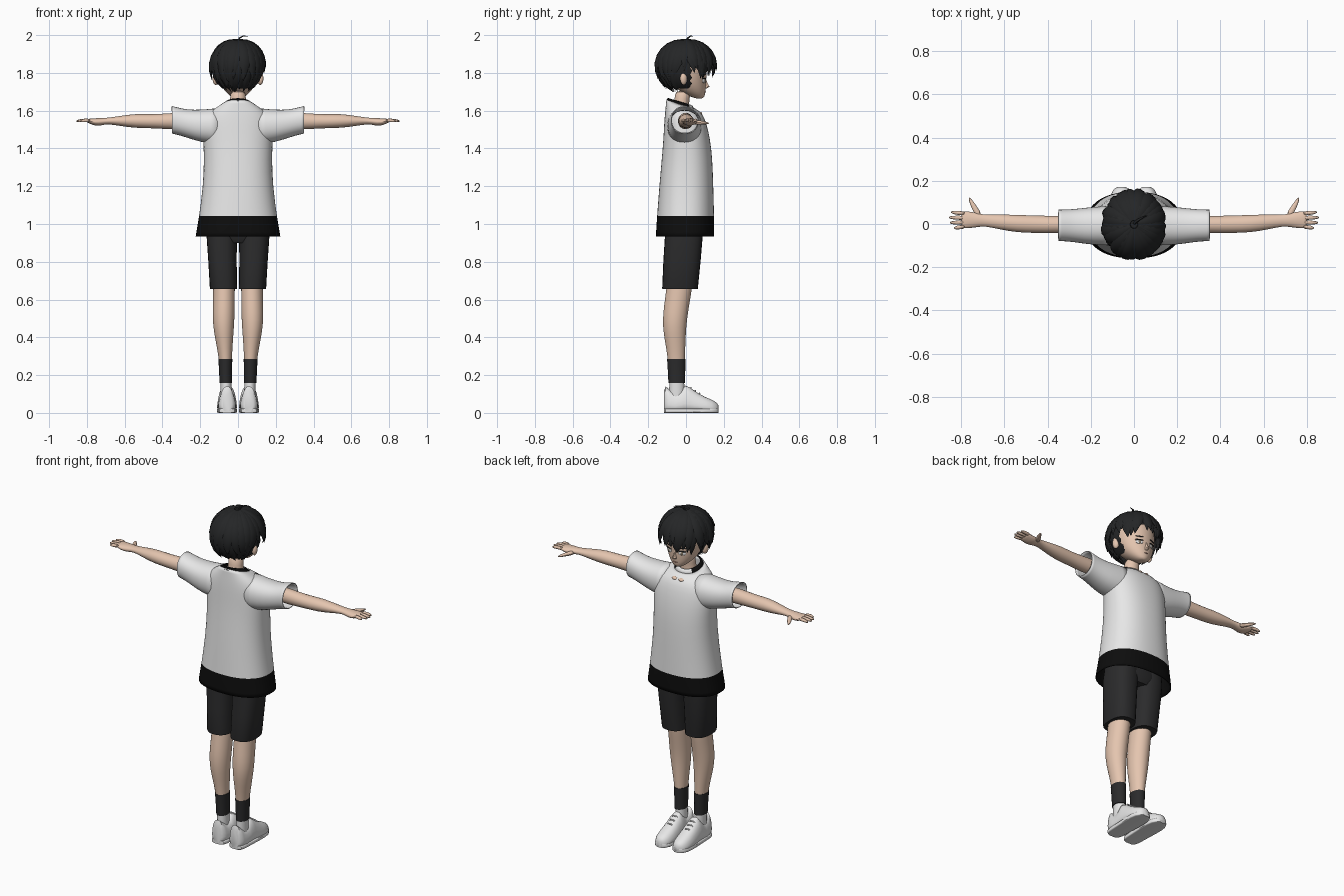
import bpy, bmesh, math, random
from mathutils import Vector, Matrix

random.seed(4)
if "Cube" in bpy.data.objects:
    bpy.data.objects.remove(bpy.data.objects["Cube"])


def material(name, r, g, b):
    m = bpy.data.materials.new(name)
    m.use_nodes = True
    m.diffuse_color = (r, g, b, 1)
    bsdf = m.node_tree.nodes["Principled BSDF"]
    bsdf.inputs["Base Color"].default_value = (r, g, b, 1)
    bsdf.inputs["Roughness"].default_value = 0.8
    return m


SKIN = material("skin", 0.78, 0.56, 0.43)
HAIR = material("hair_black", 0.018, 0.019, 0.02)
WHITE = material("cloth_white", 0.8, 0.8, 0.8)
BLACK = material("trim_black", 0.004, 0.004, 0.004)
CHARCOAL = material("charcoal", 0.024, 0.024, 0.025)
LIPS = material("lips", 0.5, 0.25, 0.2)
IRIS = material("iris", 0.25, 0.2, 0.14)


def finish(name, bm, mats, mirror=False, sub=0, solid=0, rule=None, angle=40):
    """Turn a bmesh into a shaded object with its modifiers."""
    bmesh.ops.recalc_face_normals(bm, faces=bm.faces[:])
    if rule:
        for f in bm.faces:
            f.material_index = rule(f.calc_center_median())
    me = bpy.data.meshes.new(name)
    bm.to_mesh(me)
    bm.free()
    ob = bpy.data.objects.new(name, me)
    bpy.context.collection.objects.link(ob)
    for m in mats:
        me.materials.append(m)
    bpy.ops.object.select_all(action="DESELECT")
    ob.select_set(True)
    bpy.context.view_layer.objects.active = ob
    bpy.ops.object.shade_smooth_by_angle(angle=math.radians(angle))
    if mirror:
        ob.modifiers.new("Mirror", "MIRROR").use_clip = False
    if sub:
        s = ob.modifiers.new("Smooth", "SUBSURF")
        s.levels = s.render_levels = sub
    if solid:
        s = ob.modifiers.new("Thickness", "SOLIDIFY")
        s.thickness, s.offset = solid, -1
    return ob


def loft(name, strands, mats, n=20, p=2, taper=0, cap=True, **kw):
    """Skin each strand, a list of (centre, u, v) rings, with superellipse sections."""
    bm = bmesh.new()
    for rings in strands:
        rows = []
        for c, u, v in rings:
            row = []
            for i in range(n):
                a = math.tau * i / n
                cu, cv = (math.copysign(abs(t) ** (2 / p), t) for t in (math.cos(a), math.sin(a)))
                row.append(bm.verts.new(c + u * cu * (1 - taper * cv) + v * cv))
            rows.append(row)
        for a, b in zip(rows, rows[1:]):
            for i in range(n):
                j = (i + 1) % n
                bm.faces.new((a[i], a[j], b[j], b[i]))
        if cap:
            bm.faces.new(rows[0])
            bm.faces.new(rows[-1])
    return finish(name, bm, mats, **kw)


def level(z, rx, y0, y1, x=0, tilt=0):
    ry = (y1 - y0) / 2
    return Vector((x, (y0 + y1) / 2, z)), Vector((rx, 0, 0)), Vector((0, ry, tilt * ry))


def across(x, y0, y1, z0, z1):
    return (Vector((x, (y0 + y1) / 2, (z0 + z1) / 2)),
            Vector((0, (y1 - y0) / 2, 0)), Vector((0, 0, (z1 - z0) / 2)))


def along(y, x, rx, z0, z1):
    return Vector((x, y, (z0 + z1) / 2)), Vector((rx, 0, 0)), Vector((0, 0, (z1 - z0) / 2))


def tube(pts, widths, flat=1.0, up=lambda p: Vector((0, 0, 1))):
    pts, rings = [Vector(p) for p in pts], []
    for i, (p, w) in enumerate(zip(pts, widths)):
        t = (pts[min(i + 1, len(pts) - 1)] - pts[max(i - 1, 0)]).normalized()
        u = t.cross(up(p)).normalized()
        rings.append((p, u * w, u.cross(t).normalized() * w * flat))
    return rings


def blob(name, loc, scale, mat, turn=0, mirror=True):
    bm = bmesh.new()
    mx = Matrix.Translation(loc) @ Matrix.Rotation(math.radians(turn), 4, "Z") @ Matrix.Diagonal((*scale, 1))
    bmesh.ops.create_uvsphere(bm, u_segments=16, v_segments=10, radius=1, matrix=mx)
    return finish(name, bm, [mat], mirror=mirror, angle=60)


# Shirt body with dark hem, sleeves and collar
loft("shirt", [[level(0.935, .225, -.16, .15), level(0.98, .218, -.158, .15), level(1.02, .21, -.155, .15),
                level(1.2, .185, -.142, .145), level(1.35, .18, -.128, .14), level(1.45, .185, -.12, .128),
                level(1.53, .185, -.116, .11), level(1.58, .165, -.112, .09), level(1.61, .125, -.108, .065, 0, -.1),
                level(1.635, .08, -.104, .045, 0, -.3)]],
     [WHITE, BLACK], n=32, p=2.3, cap=False, sub=1, solid=.005, rule=lambda c: int(c.z < 1.02))
loft("sleeves", [[across(.1, -.10, .085, 1.42, 1.615), across(.19, -.098, .08, 1.43, 1.605),
                  across(.27, -.085, .07, 1.457, 1.605), across(.32, -.08, .067, 1.472, 1.618),
                  across(.35, -.08, .067, 1.478, 1.625)]],
     [WHITE], n=24, p=2.2, cap=False, mirror=True, sub=1, solid=.005)
loft("collar", [[level(1.628, .083, -.105, .046, 0, -.3), level(1.645, .066, -.1, .035, 0, -.3),
                 level(1.648, .058, -.092, .028, 0, -.3)]],
     [BLACK, WHITE], n=32, cap=False, solid=.004, rule=lambda c: int(c.y > .015))
blob("collarbones", (.022, .068, 1.585), (.02, .018, .01), SKIN, -20)

# Arms and hands
loft("arms", [[across(.2, -.04, .04, 1.5, 1.595), across(.36, -.045, .038, 1.5, 1.588),
               across(.46, -.042, .04, 1.507, 1.58), across(.54, -.04, .043, 1.507, 1.585),
               across(.62, -.026, .045, 1.518, 1.573), across(.69, -.01, .042, 1.53, 1.562),
               across(.72, -.014, .05, 1.522, 1.562), across(.755, -.02, .058, 1.518, 1.56),
               across(.79, -.02, .06, 1.533, 1.558), across(.8, -.015, .055, 1.538, 1.554)]],
     [SKIN], n=16, mirror=True, sub=1)
fingers = [tube([(.78, y, 1.547), (.81, y + s, 1.549), (x - .012, y + 2 * s, 1.546), (x, y + 2.2 * s, 1.544)],
                [.011, .0105, .009, .003])
           for y, s, x in ((-.012, -.003, .835), (.008, -.001, .853), (.028, .001, .857), (.048, .003, .848))]
fingers.append(tube([(.715, .035, 1.54), (.735, .07, 1.537), (.752, .1, 1.535), (.763, .123, 1.533)],
                    [.017, .014, .011, .004], .85))
loft("fingers", fingers, [SKIN], n=8, mirror=True, sub=1)

# Shorts, legs, socks
loft("shorts_legs", [[level(.655, .071, -.125, .062, .076), level(.66, .072, -.126, .063, .077),
                      level(.8, .075, -.12, .077, .082), level(.93, .08, -.112, .088, .086),
                      level(1.04, .075, -.105, .09, .078)]],
     [CHARCOAL], n=24, p=2.5, mirror=True)
loft("shorts_seat", [[level(.9, .1, -.09, .07), level(.94, .15, -.11, .088), level(1.05, .15, -.11, .09)]],
     [CHARCOAL], n=24, p=2.5)
loft("legs", [[level(.75, .06, -.1, .045, .074), level(.65, .058, -.105, .032, .074),
               level(.57, .059, -.118, .018, .075), level(.49, .059, -.125, .006, .077),
               level(.42, .052, -.12, 0, .075), level(.34, .041, -.105, -.003, .07),
               level(.27, .034, -.096, -.006, .066), level(.2, .03, -.09, -.008, .065)]],
     [SKIN], n=16, mirror=True, sub=1)
loft("socks", [[level(.285, .037, -.1, -.003, .067), level(.22, .034, -.096, -.004, .066),
                level(.158, .033, -.093, -.004, .065)]], [CHARCOAL], n=20, mirror=True)
loft("sock_liners", [[level(.165, .03, -.088, -.01, .064), level(.08, .03, -.09, -.005, .062)]],
     [WHITE], n=16, mirror=True)

# Shoes with soles and laces
shoe = ((-.116, .022, .118), (-.108, .036, .14), (-.085, .043, .122), (-.055, .045, .104), (-.025, .046, .122),
        (-.005, .047, .145), (.02, .048, .135), (.06, .05, .107), (.1, .05, .085), (.135, .045, .07),
        (.16, .033, .056), (.172, .016, .04))
loft("shoes", [[along(y, .058, w, .004, z) for y, w, z in shoe]], [WHITE], n=24, p=2.6,
     taper=.22, mirror=True, angle=60)
outline = [(y, w * 1.04 + .002) for y, w, z in shoe]
loft("soles", [[along(y, .058, w, 0, .024) for y, w in outline]], [WHITE], n=24, p=6, mirror=True)
laces = [tube([(.036, y, z - .014), (.05, y + .004, z), (.066, y + .004, z), (.08, y, z - .014)], [.004] * 4)
         for y, z in ((.022, .134), (.045, .119), (.068, .104))]
loft("laces", laces, [WHITE], n=6, mirror=True)

# Head, neck, ears and face
loft("head", [[level(1.664, .016, .055, .088), level(1.673, .036, .025, .098), level(1.7, .068, -.03, .104),
               level(1.74, .095, -.08, .107), level(1.78, .108, -.1, .108), level(1.83, .115, -.11, .115),
               level(1.9, .105, -.1, .105), level(1.945, .06, -.06, .06)]], [SKIN], n=24, sub=1)
loft("neck", [[level(1.56, .065, -.08, .03), level(1.62, .046, -.068, .016), level(1.66, .042, -.06, .018),
               level(1.71, .042, -.06, .03)]], [SKIN], n=16, sub=1)
loft("nose", [[level(1.717, .009, .09, .108), level(1.727, .011, .09, .126), level(1.742, .007, .09, .116),
               level(1.765, .005, .09, .108)]], [SKIN], n=10)
blob("ears", (.118, -.012, 1.77), (.016, .02, .034), SKIN, 25)
blob("eye_whites", (.043, .096, 1.758), (.021, .005, .012), WHITE, -24)
blob("irises", (.042, .099, 1.758), (.009, .004, .011), IRIS, -24)
blob("lashes", (.044, .097, 1.77), (.024, .006, .003), HAIR, -24)
blob("brows", (.044, .099, 1.79), (.024, .005, .0025), HAIR, -24)
blob("mouth", (0, .102, 1.699), (.014, .004, .002), LIPS, 0, False)

# Hair: a scalp cap below layers of tapered locks that sweep from the crown
CENTRE, RADII = Vector((0, -.002, 1.83)), Vector((.137, .15, .143))
bm = bmesh.new()
bmesh.ops.create_icosphere(bm, subdivisions=4, radius=1,
                           matrix=Matrix.Translation(CENTRE) @ Matrix.Diagonal((*(RADII * .97), 1)))
bare = [v for v in bm.verts if (v.co.y > .035 and v.co.z < 1.84) or v.co.z < 1.71]
bmesh.ops.delete(bm, geom=bare, context="VERTS")
finish("scalp_hair", bm, [HAIR])


def lock(theta, end, size, width, flare):
    pts = []
    for k in range(8):
        t = k / 7
        phi = .12 + (end - .12) * t
        a = theta + .18 * t * t * math.sin(theta * 5)
        d = Vector((math.sin(phi) * math.cos(a), math.sin(phi) * math.sin(a), math.cos(phi)))
        pts.append(CENTRE + d * RADII * (size + flare * t ** 3))
    profile = (.25, .6, .85, 1, 1, .85, .5, .03)
    return tube(pts, [width * w for w in profile], .4, lambda p: p - CENTRE)


def reach(theta):
    s = math.sin(theta)
    if s < -.25:
        return random.uniform(2.0, 2.4)
    if s < .25:
        return random.uniform(1.7, 1.85)
    return random.uniform(1.95, 2.1) if s < .75 else random.uniform(1.7, 2.0)


locks = []
for count, size in ((30, 1.0), (24, 1.03)):
    for i in range(count):
        th = math.tau * (i + random.uniform(-.25, .25)) / count
        shrink = 1 if size < 1.02 else .9
        locks.append(lock(th, reach(th) * shrink, size, random.uniform(.026, .034), random.uniform(.02, .1)))
for i in range(13):
    th = math.radians(205 + 130 * i / 12)
    locks.append(lock(th, random.uniform(2.5, 2.72), .96, .026, .06))
loft("hair_locks", locks, [HAIR], n=6, angle=50)
loft("stray_curl", [tube([(0, 0, 1.965), (.008, .01, 1.985), (.03, .025, 1.996), (.062, .04, 1.992)],
                         [.007, .007, .005, .001], .5)], [HAIR], n=6)
